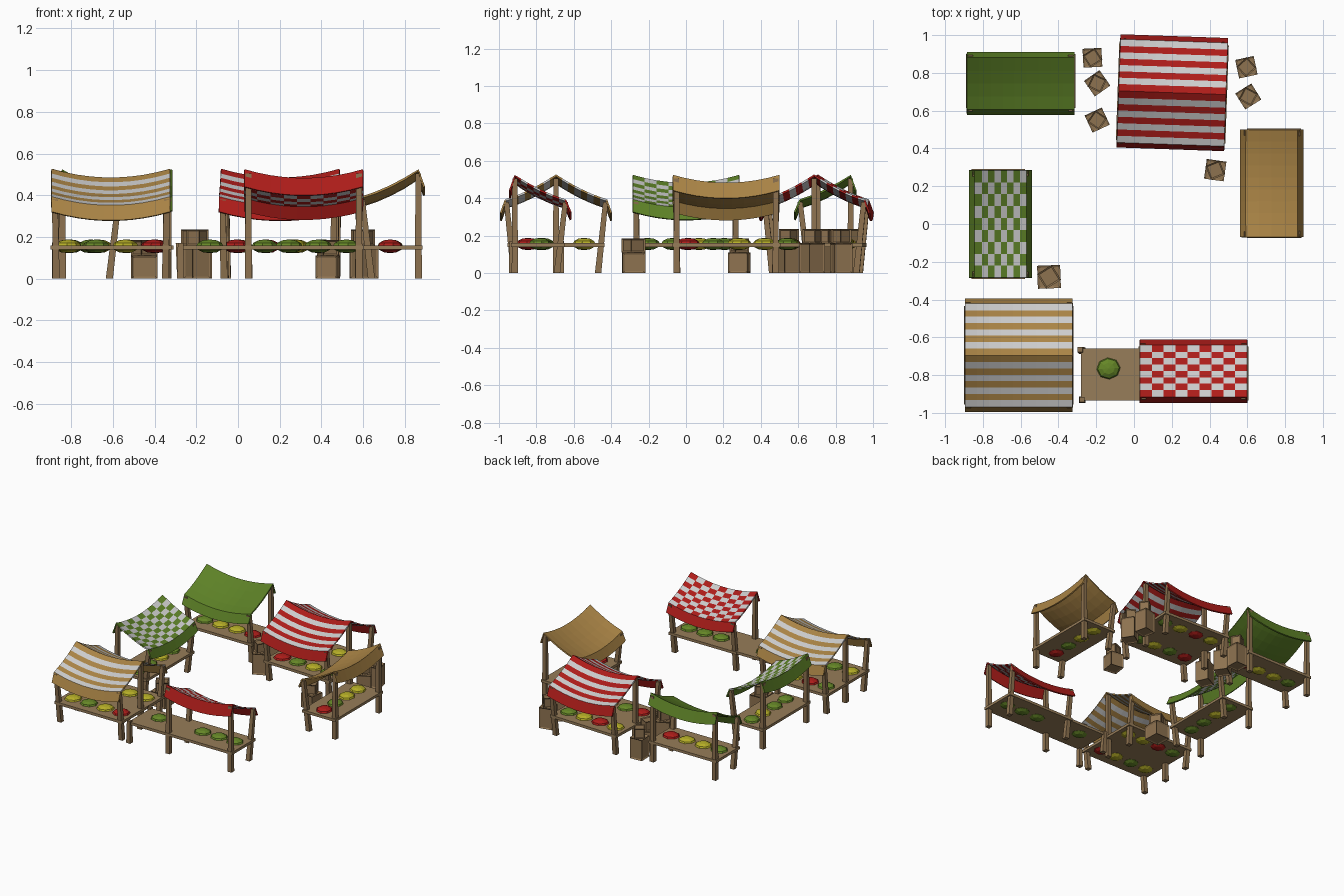
import bpy, bmesh, random
from math import radians
from mathutils import Matrix, Vector

if "Cube" in bpy.data.objects:
    bpy.data.objects.remove(bpy.data.objects["Cube"])

random.seed(4)


def mat(name, rgb):
    m = bpy.data.materials.new(name)
    m.diffuse_color = (*rgb, 1)
    m.use_nodes = True
    m.node_tree.nodes["Principled BSDF"].inputs["Base Color"].default_value = m.diffuse_color
    return m


WOOD = mat("wood", (0.27, 0.17, 0.08))
PLANK = mat("plank", (0.31, 0.205, 0.10))
WHITE = mat("white_cloth", (0.6, 0.6, 0.6))
RED = mat("red_cloth", (0.42, 0.012, 0.01))
GREEN = mat("green_cloth", (0.11, 0.22, 0.02))
TAN = mat("tan_cloth", (0.40, 0.23, 0.06))
FRUIT = {"g": mat("green_produce", (0.13, 0.24, 0.02)),
         "y": mat("yellow_produce", (0.46, 0.42, 0.02)),
         "r": mat("red_produce", (0.42, 0.012, 0.01))}


def frame(x, y, deg):
    return Matrix.Translation((x, y, 0)) @ Matrix.Rotation(radians(deg), 4, 'Z')


def finish(name, bm, M, *mats):
    me = bpy.data.meshes.new(name)
    bm.to_mesh(me)
    bm.free()
    ob = bpy.data.objects.new(name, me)
    bpy.context.collection.objects.link(ob)
    ob.matrix_world = M
    for m in mats:
        me.materials.append(m)
    return ob


def box(name, M, c, size, m):
    bm = bmesh.new()
    bmesh.ops.create_cube(bm, size=1, matrix=Matrix.Translation(c) @ Matrix.Diagonal((*size, 1)))
    return finish(name, bm, M, m)


# square post running from bottom point to top point
def post(name, M, a, b, w=0.034):
    bm = bmesh.new()
    bmesh.ops.create_cube(bm, size=1)
    for v in bm.verts:
        p, s = (b, w * 0.8) if v.co.z > 0 else (a, w)
        v.co = Vector((p[0] + v.co.x * s, p[1] + v.co.y * s, p[2]))
    finish(name, bm, M, WOOD)


# rows of cloth over one slope, ending with the eave hem
def slope(d0, z0, d1, z1, n):
    pts = []
    for i in range(n + 1):
        t = i / n
        pts.append((d0 + (d1 - d0) * t, z0 + (z1 - z0) * t - 0.05 * t * (1 - t)))
    return pts


# sagging cloth canopy from a cross-section, coloured cell by cell
def canopy(M, pts, colour, pattern, length=0.57, cols=9):
    bm = bmesh.new()
    grid = []
    for d, z in pts:
        row = []
        for j in range(cols + 1):
            u = j / cols - 0.5
            row.append(bm.verts.new((u * length, d, z - 0.042 * (1 - 4 * u * u))))
        grid.append(row)
    last = len(pts) - 2
    for i in range(last + 1):
        for j in range(cols):
            f = bm.faces.new((grid[i][j], grid[i + 1][j], grid[i + 1][j + 1], grid[i][j + 1]))
            if 0 < i < last:
                if pattern == "stripe":
                    k = i if i <= last // 2 else last - i
                    f.material_index = k % 2
                elif pattern == "check":
                    f.material_index = (i + j) % 2
    bmesh.ops.recalc_face_normals(bm, faces=bm.faces)
    ob = finish("canopy", bm, M, colour, WHITE)
    s = ob.modifiers.new("thickness", 'SOLIDIFY')
    s.thickness = 0.01
    s.offset = 0


def produce(M, u, d, kind):
    bm = bmesh.new()
    bmesh.ops.create_uvsphere(bm, u_segments=8, v_segments=6, radius=1)
    L = (Matrix.Translation((u, d, 0.155)) @ Matrix.Rotation(random.uniform(0, 0.8), 4, 'Z')
         @ Matrix.Diagonal((0.066, 0.06, 0.033, 1)))
    bmesh.ops.transform(bm, matrix=L, verts=bm.verts)
    finish("produce", bm, M, FRUIT[kind])


US = (-0.205, -0.07, 0.07, 0.205)


# lean-to stall: tall posts on +d, leaning short posts on -d
def single_stall(x, y, deg, colour, pattern, goods):
    M = frame(x, y, deg)
    n = 8 if pattern == "check" else 4
    pts = [(-0.163, 0.325)] + slope(-0.135, 0.39, 0.135, 0.52, n) + [(0.162, 0.44)]
    canopy(M, pts, colour, pattern)
    box("table_top", M, (0, 0.012, 0.15), (0.58, 0.285, 0.02), PLANK)
    for s in (-1, 1):
        post("tall_post", M, (s * 0.265, 0.135, 0), (s * 0.265, 0.135, 0.505))
        post("short_post", M, (s * 0.262, -0.09, 0), (s * 0.268, -0.135, 0.38))
    for u, k in zip(US, goods):
        if k != " ":
            produce(M, u, 0.0, k)


# gabled stall with a ridge and two rows of goods
def double_stall(x, y, deg, colour, front, back):
    M = frame(x, y, deg)
    up = [(-0.295, 0.32)] + slope(-0.27, 0.39, 0, 0.522, 8)
    pts = up + [(-d, z) for d, z in reversed(up[:-1])]
    canopy(M, pts, colour, "stripe")
    box("table_top", M, (0, 0, 0.15), (0.58, 0.52, 0.02), PLANK)
    for s in (-1, 1):
        post("ridge_post", M, (s * 0.265, 0, 0), (s * 0.265, 0, 0.505))
        for t in (-1, 1):
            post("corner_post", M, (s * 0.262, t * 0.225, 0), (s * 0.268, t * 0.265, 0.38))
    for d, row in ((-0.15, front), (0.15, back)):
        for u, k in zip(US, row):
            produce(M, u, d, k)


single_stall(-0.60, 0.745, 0, GREEN, "plain", "gyyr")
single_stall(-0.707, 0.0, 90, GREEN, "check", "ggyg")
single_stall(0.73, 0.215, -90, TAN, "plain", "yygr")
single_stall(0.315, -0.78, 180, RED, "check", "ggg ")
double_stall(-0.61, -0.695, 0, TAN, "ygyr", "gryy")
double_stall(0.203, 0.695, -2, RED, "rgyg", "yryg")

# open side table next to the checked stall
M = frame(0, 0, 0)
box("side_table_top", M, (-0.125, -0.797, 0.15), (0.31, 0.275, 0.02), PLANK)
post("side_post", M, (-0.275, -0.93, 0), (-0.275, -0.93, 0.17))
post("side_post", M, (-0.275, -0.67, 0), (-0.285, -0.665, 0.17))
produce(M, -0.135, -0.765, "g")


# crate with recessed panels on all faces
def crate(x, y, deg, z, w, h):
    bm = bmesh.new()
    bmesh.ops.create_cube(bm, size=1, matrix=Matrix.Translation((0, 0, z + h / 2))
                          @ Matrix.Diagonal((w, w, h, 1)))
    bmesh.ops.inset_individual(bm, faces=bm.faces[:], thickness=w * 0.13, depth=-0.006)
    finish("crate", bm, frame(x, y, deg), WOOD)


# stacked crates: x, y, turn, width, height of lower crate
for x, y, a, w, h in ((-0.22, 0.88, 3, 0.10, 0.16), (-0.195, 0.745, 35, 0.10, 0.16),
                      (-0.195, 0.55, 25, 0.10, 0.16), (0.595, 0.83, 12, 0.10, 0.16),
                      (0.605, 0.675, 32, 0.10, 0.16), (0.43, 0.285, -8, 0.105, 0.11),
                      (-0.45, -0.28, 2, 0.122, 0.11)):
    crate(x, y, a, 0, w, h)
    crate(x, y, a + 30, h, w * 0.76, 0.075)
